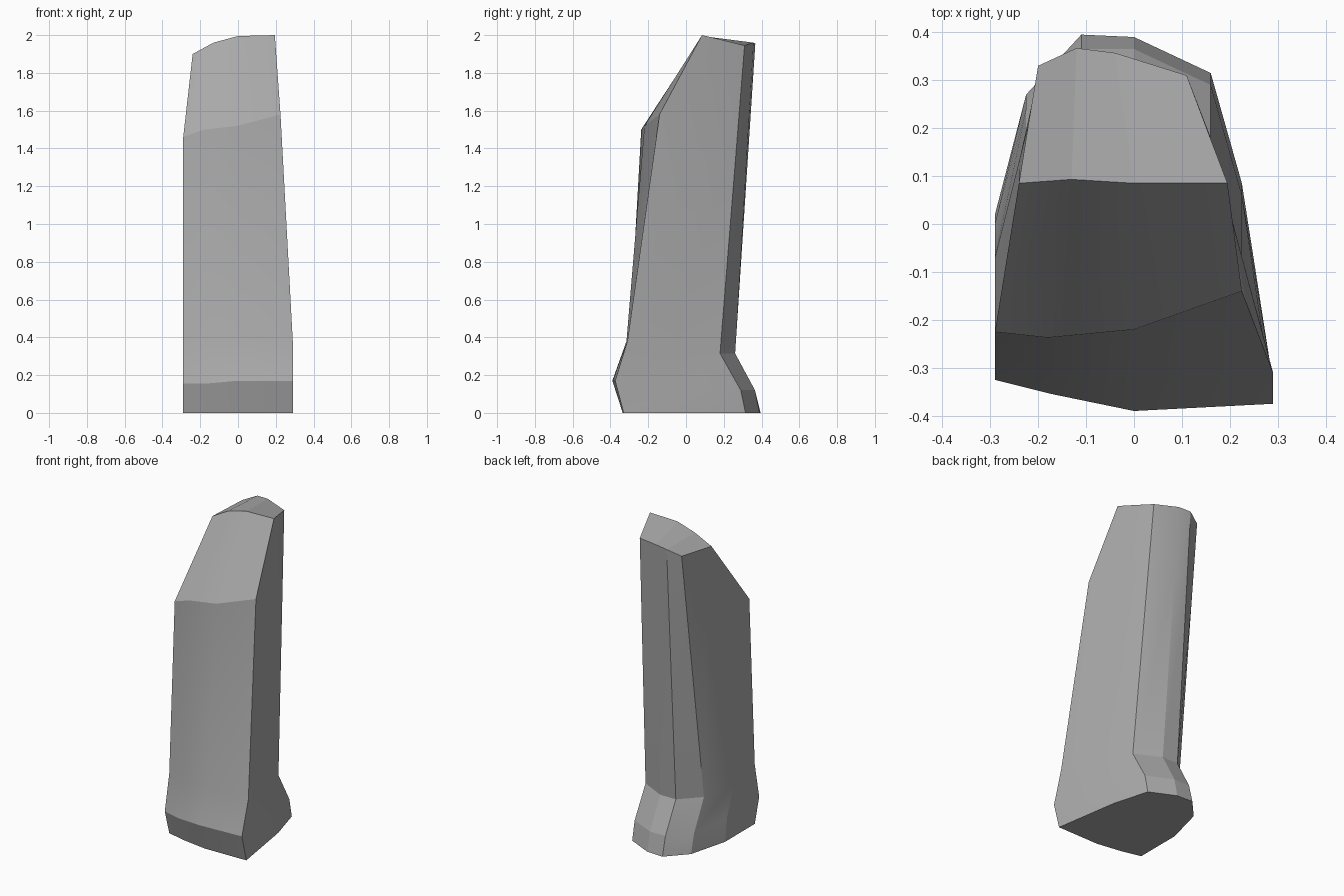
import bpy, bmesh
from mathutils import Vector

if "Cube" in bpy.data.objects:
    bpy.data.objects.remove(bpy.data.objects["Cube"])

# Outline order: four front points (left to right), right mid, back right to back left, left mid
OUTLINE_X = [-.29, -.17, 0, .29, .225, .16, 0, -.11, -.225, -.29]

def ring(ys, z_front, z_back):
    """Horizontal loop of the foot: shared x outline, own depth, front/back heights."""
    z_mid = (z_front + z_back) / 2
    zs = [z_front] * 4 + [z_mid] + [z_back] * 4 + [z_mid]
    return [Vector(p) for p in zip(OUTLINE_X, ys, zs)]

# Base, flared foot (a little lower on the left) and waist
base = ring([-.28, -.31, -.335, -.33, .085, .315, .39, .395, .27, .02], 0, 0)
foot = ring([-.325, -.355, -.39, -.375, .06, .29, .365, .365, .24, 0], .17, .12)
foot[0].z = foot[1].z = .155
waist = ring([-.28, -.30, -.315, -.31, -.065, .18, .26, .26, .14, -.07], .38, .315)

# Slanted crown
crown = [Vector(p) for p in [
    (-.24, .085, 1.90), (-.13, .093, 1.96), (0, .085, 1.995), (.195, .085, 2.0),
    (.155, .19, 1.975), (.11, .31, 1.945), (-.04, .357, 1.96), (-.12, .367, 1.955),
    (-.20, .33, 1.92), (-.22, .21, 1.91)]]

# Shoulder: front bend, the sides and back run straight from waist to crown
shoulder = [Vector(p) for p in [
    (-.29, -.225, 1.46), (-.18, -.237, 1.50), (0, -.22, 1.52), (.225, -.14, 1.58)]]
shoulder += [w.lerp(c, .73) for w, c in zip(waist[4:], crown[4:])]

# Skin the loops
bm = bmesh.new()
loops = [[bm.verts.new(p) for p in r] for r in (base, foot, waist, shoulder, crown)]
for low, high in zip(loops, loops[1:]):
    for i in range(10):
        j = (i + 1) % 10
        bm.faces.new((low[i], low[j], high[j], high[i]))
bm.faces.new(loops[0][::-1])
for face in ((0, 1, 7, 8), (1, 2, 6, 7), (2, 3, 5, 6), (0, 8, 9), (3, 4, 5)):
    bm.faces.new([loops[-1][i] for i in face])
bmesh.ops.recalc_face_normals(bm, faces=bm.faces)

mesh = bpy.data.meshes.new("standing_stone")
bm.to_mesh(mesh)
bm.free()
stone = bpy.data.objects.new("standing_stone", mesh)
bpy.context.collection.objects.link(stone)

# Dark grey rock
rock = bpy.data.materials.new("rock")
rock.diffuse_color = (.4, .4, .4, 1)
rock.use_nodes = True
rock.node_tree.nodes["Principled BSDF"].inputs["Base Color"].default_value = rock.diffuse_color
mesh.materials.append(rock)

# Soft shading over the gentlest bends only, crisp facets elsewhere
bpy.context.view_layer.objects.active = stone
stone.select_set(True)
bpy.ops.object.shade_smooth_by_angle(angle=.24)
